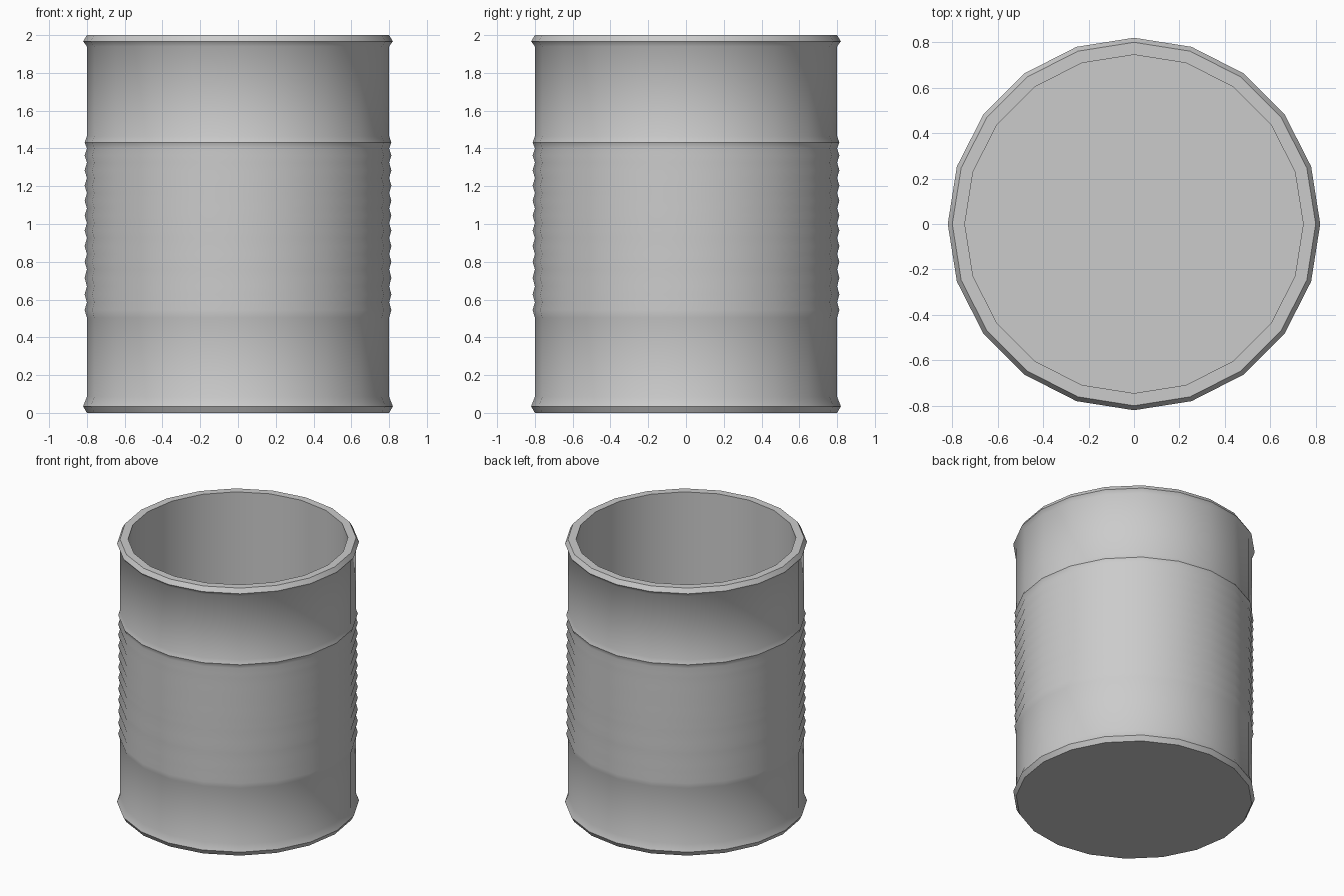
import bpy, bmesh, math

if "Cube" in bpy.data.objects:
    bpy.data.objects.remove(bpy.data.objects["Cube"])

SIDES = 20
R = 0.80          # body radius
R_RIDGE = 0.812   # ridge crest radius
R_RIM = 0.82      # rim crest radius
R_IN = 0.745      # inside radius
FLOOR = 0.055     # inside floor height

# Outer profile: bottom rim, twelve ridges, top rim
profile = [(R, 0.0), (R_RIM, 0.035), (R, 0.085)]
valleys = [0.504, 0.585, 0.67, 0.76, 0.84, 0.925, 1.005,
           1.083, 1.163, 1.243, 1.325, 1.40, 1.464]
for low, high in zip(valleys, valleys[1:]):
    profile += [(R, low), (R_RIDGE, (low + high) / 2)]
profile += [(R, valleys[-1]), (R, 1.94), (R_RIM, 1.967), (R, 2.0)]
# Straight inner wall down to the floor
profile += [(R_IN, 2.0), (R_IN, FLOOR)]

# Lathe the profile into a closed-bottom, open-top can
bm = bmesh.new()
rings = []
for r, z in profile:
    rings.append([bm.verts.new((r * math.cos(math.tau * i / SIDES),
                                r * math.sin(math.tau * i / SIDES), z))
                  for i in range(SIDES)])
for a, b in zip(rings, rings[1:]):
    for i in range(SIDES):
        j = (i + 1) % SIDES
        bm.faces.new((a[i], a[j], b[j], b[i]))
bm.faces.new(rings[0][::-1])   # underside
bm.faces.new(rings[-1])        # inside floor
bmesh.ops.recalc_face_normals(bm, faces=bm.faces)

mesh = bpy.data.meshes.new("ribbed_can")
bm.to_mesh(mesh)
bm.free()
can = bpy.data.objects.new("ribbed_can", mesh)
bpy.context.collection.objects.link(can)

# Smooth sides, sharp rim edges
bpy.context.view_layer.objects.active = can
can.select_set(True)
bpy.ops.object.shade_smooth_by_angle(angle=math.radians(40))
